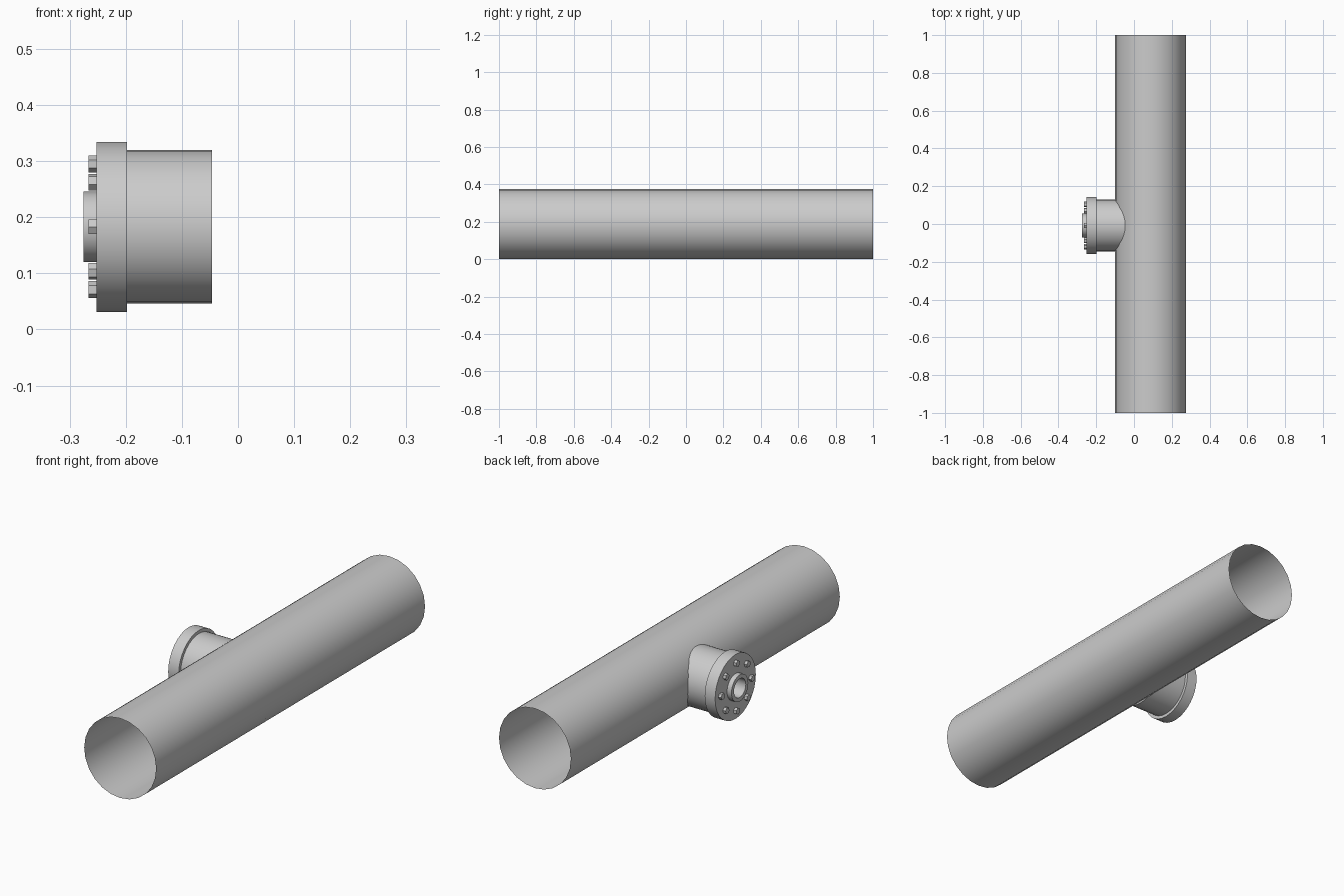
import bpy, bmesh, math

if "Cube" in bpy.data.objects:
    bpy.data.objects.remove(bpy.data.objects["Cube"])

CY, CZ = -0.008, 0.183   # axis of the side branch (runs along x)


def finish(name, bm, fix_normals=True):
    if fix_normals:
        bmesh.ops.recalc_face_normals(bm, faces=bm.faces)
    mesh = bpy.data.meshes.new(name)
    bm.to_mesh(mesh)
    bm.free()
    obj = bpy.data.objects.new(name, mesh)
    bpy.context.collection.objects.link(obj)
    bpy.ops.object.select_all(action='DESELECT')
    obj.select_set(True)
    bpy.context.view_layer.objects.active = obj
    bpy.ops.object.shade_smooth_by_angle(angle=math.radians(35))
    return obj


def lathe_x(name, profile, sides, closed=False):
    """Revolve (x, radius) points around the branch axis."""
    bm = bmesh.new()
    rings = []
    for x, r in profile:
        rings.append([bm.verts.new((x, CY + r * math.cos(2 * math.pi * i / sides),
                                    CZ + r * math.sin(2 * math.pi * i / sides)))
                      for i in range(sides)])
    pairs = list(zip(rings, rings[1:]))
    if closed:
        pairs.append((rings[-1], rings[0]))
    for a, b in pairs:
        for i in range(sides):
            j = (i + 1) % sides
            bm.faces.new((a[i], a[j], b[j], b[i]))
    return finish(name, bm)


# Main pipe: thin open-ended shell along y
bm = bmesh.new()
bmesh.ops.create_cone(bm, cap_ends=False, segments=24, radius1=0.1875,
                      radius2=0.1875, depth=2)
pipe = finish("main_pipe", bm)
pipe.rotation_euler = (math.pi / 2, 0, 0)
pipe.location = (0.0865, 0, 0.1875)

# Branch stub entering the pipe
lathe_x("branch_pipe", [(-0.198, 0.1365), (-0.046, 0.1365)], 32)

# Flange plate with a central bore
lathe_x("flange", [(-0.198, 0.044), (-0.198, 0.1515),
                   (-0.252, 0.1515), (-0.252, 0.044)], 32, closed=True)

# Raised outlet collar
lathe_x("outlet_collar", [(-0.252, 0.0625), (-0.275, 0.0625),
                          (-0.275, 0.044), (-0.252, 0.044)], 32, closed=True)

# Ring of eight hex bolt heads, corners pointing outward
for k in range(8):
    a = k * math.pi / 4
    by, bz = CY + 0.112 * math.cos(a), CZ + 0.112 * math.sin(a)
    bm = bmesh.new()
    ends = [[bm.verts.new((x, by + 0.015 * math.cos(a + i * math.pi / 3),
                           bz + 0.015 * math.sin(a + i * math.pi / 3)))
             for i in range(6)] for x in (-0.266, -0.25)]
    for ring in ends:
        bm.faces.new(ring)
    for i in range(6):
        j = (i + 1) % 6
        bm.faces.new((ends[0][i], ends[0][j], ends[1][j], ends[1][i]))
    finish(f"bolt_{k + 1}", bm)
